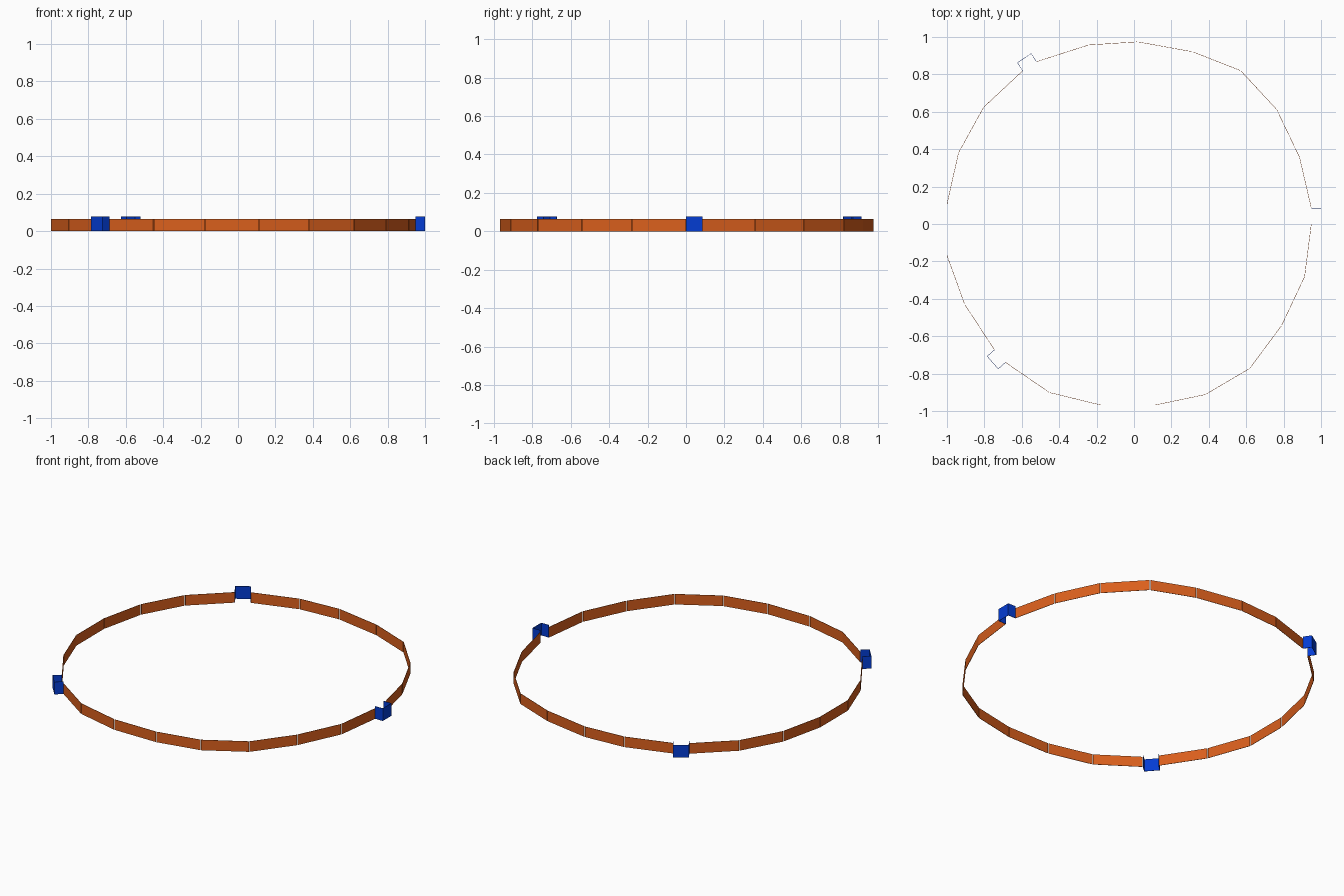
import bpy
from mathutils import Vector

if "Cube" in bpy.data.objects:
    bpy.data.objects.remove(bpy.data.objects["Cube"])

WALL_H, CLIP_H, CLIP_OUT = 0.065, 0.078, 0.052
THICK, SEAM = 0.002, 0.002        # sheet thickness, half gap between panels

# slightly irregular plan of the ring: one run of corners per wall, clips between
RUNS = [
    [(.948, .085), (.885, .357), (.763, .612), (.57, .82), (.313, .921),
     (.019, .974), (-.243, .957), (-.521, .868)],
    [(-.595, .819), (-.804, .624), (-.938, .381), (-1, .106), (-1, -.168),
     (-.905, -.43), (-.746, -.673)],
    [(-.687, -.74), (-.452, -.901), (-.177, -.968), (.112, -.968),
     (.381, -.912), (.619, -.772), (.789, -.543), (.912, -.282), (.948, 0)],
]


def material(name, rgb):
    m = bpy.data.materials.new(name)
    m.diffuse_color = (*rgb, 1)
    m.use_nodes = True
    m.node_tree.nodes["Principled BSDF"].inputs["Base Color"].default_value = m.diffuse_color
    return m


def sheets(name, segments, height, mat):
    """Separate thin upright panels, one for each plan segment."""
    verts, faces = [], []
    for a, b in segments:
        n = len(verts)
        verts += [(*a, 0), (*b, 0), (*b, height), (*a, height)]
        faces.append((n, n + 1, n + 2, n + 3))
    mesh = bpy.data.meshes.new(name)
    mesh.from_pydata(verts, [], faces)
    mesh.materials.append(mat)
    ob = bpy.data.objects.new(name, mesh)
    bpy.context.collection.objects.link(ob)
    mod = ob.modifiers.new("thickness", 'SOLIDIFY')
    mod.thickness, mod.offset = THICK, 0


copper = material("copper", (0.7, 0.115, 0.012))
blue = material("blue", (0.001, 0.045, 0.65))

runs = [[Vector(p) for p in run] for run in RUNS]
for k, run in enumerate(runs):
    # faceted wall, with a hairline seam between panels
    panels = []
    for a, b in zip(run, run[1:]):
        inset = (b - a).normalized() * SEAM
        panels.append((a + inset, b - inset))
    sheets(f"ring_wall_{k + 1}", panels, WALL_H, copper)

    # three-sided clip bulging outwards across the gap to the next wall
    a, b = run[-1], runs[(k + 1) % 3][0]
    d = (b - a).normalized()
    out = Vector((d.y, -d.x)) * CLIP_OUT
    path = [a, a + out, b + out, b]
    sheets(f"clip_{k + 1}", list(zip(path, path[1:])), CLIP_H, blue)
